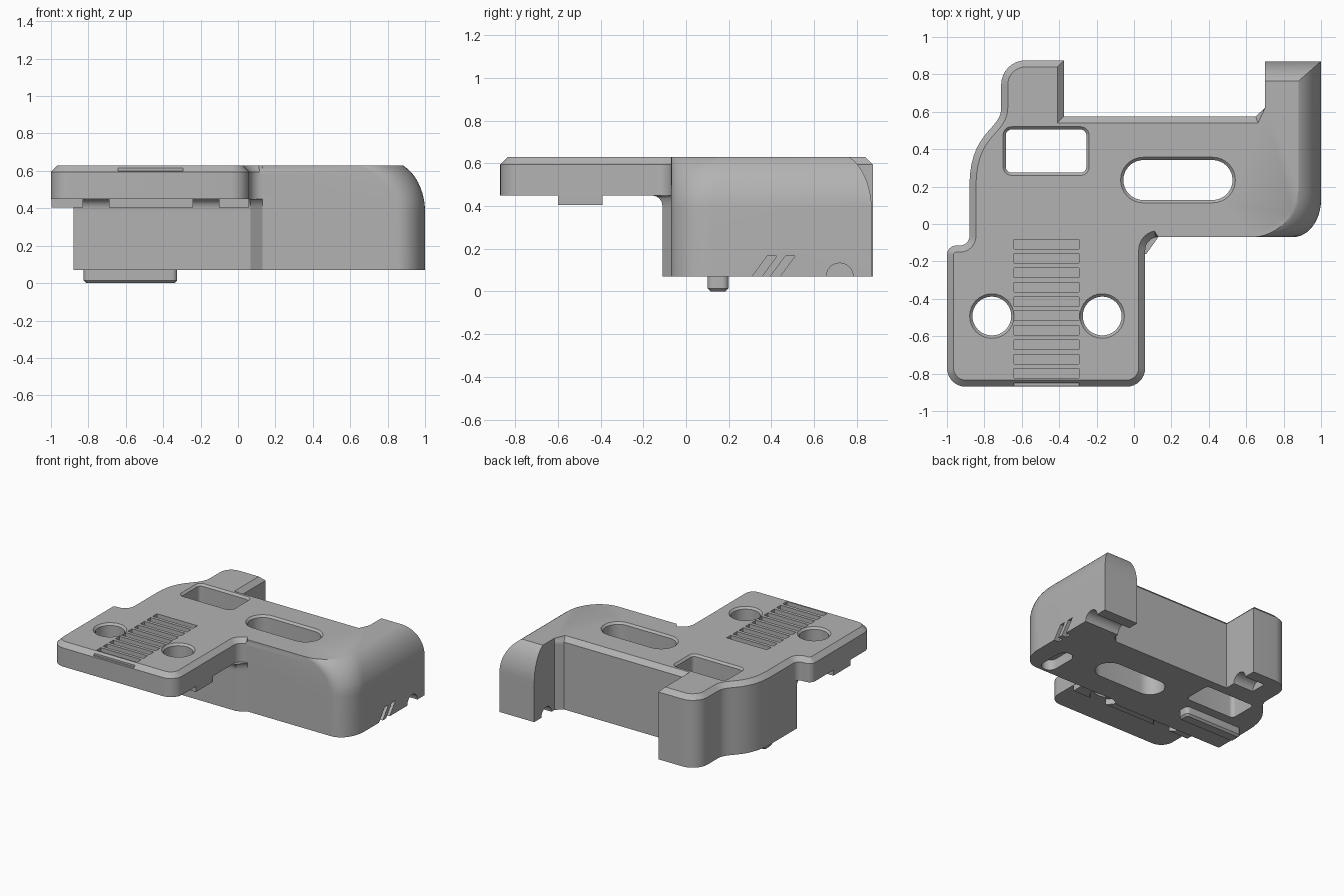
import bpy, bmesh
from math import sin, cos, radians, pi
from mathutils import Vector
from mathutils.geometry import interpolate_bezier

if "Cube" in bpy.data.objects:
    bpy.data.objects.remove(bpy.data.objects["Cube"])

grey = bpy.data.materials.new("plain grey")
grey.use_nodes = True
grey.diffuse_color = (0.45, 0.45, 0.45, 1)
grey.node_tree.nodes["Principled BSDF"].inputs["Base Color"].default_value = grey.diffuse_color

FRONT, TOP, ROUND_START, CHAMFER = -0.07, 0.63, 0.38, 0.035


def loft(name, rings):
    """Skin a stack of matching closed rings and cap both ends."""
    bm = bmesh.new()
    rows = [[bm.verts.new(p) for p in ring] for ring in rings]
    n = len(rows[0])
    for a, b in zip(rows, rows[1:]):
        for i in range(n):
            j = (i + 1) % n
            bm.faces.new((a[i], a[j], b[j], b[i]))
    bm.faces.new(rows[0][::-1])
    bm.faces.new(rows[-1])
    bmesh.ops.recalc_face_normals(bm, faces=bm.faces)
    mesh = bpy.data.meshes.new(name)
    bm.to_mesh(mesh)
    bm.free()
    mesh.materials.append(grey)
    ob = bpy.data.objects.new(name, mesh)
    bpy.context.collection.objects.link(ob)
    return ob


def arc(cx, cy, rx, ry, a0, a1, n=8):
    angles = [radians(a0 + (a1 - a0) * i / n) for i in range(n + 1)]
    return [(cx + rx * cos(a), cy + ry * sin(a)) for a in angles]


def rounded_rect(cx, cy, hx, hy, r):
    pts = []
    for k, (sx, sy) in enumerate(((1, 1), (-1, 1), (-1, -1), (1, -1))):
        pts += arc(cx + sx * (hx - r), cy + sy * (hy - r), r, r, 90 * k, 90 * k + 90)
    # drop coincident points where the straight runs vanish
    return [p for i, p in enumerate(pts)
            if (Vector(p) - Vector(pts[i - 1])).length > 1e-5]


def rect_stack(name, cx, cy, hx, hy, r, levels):
    """Rounded rectangle through (z, grow) levels."""
    return loft(name, [[(x, y, z) for x, y in rounded_rect(cx, cy, hx + g, hy + g, r + g)]
                       for z, g in levels])


def box(name, x0, x1, y0, y1, z0, z1):
    return loft(name, [[(x0, y0, z), (x1, y0, z), (x1, y1, z), (x0, y1, z)] for z in (z0, z1)])


def x_prism(name, x0, x1, profile):
    return loft(name, [[(x, y, z) for y, z in profile] for x in (x0, x1)])


def combine(target, tool, operation):
    mod = target.modifiers.new(operation, "BOOLEAN")
    mod.operation, mod.solver, mod.object = operation, "EXACT", tool
    bpy.context.view_layer.objects.active = target
    bpy.ops.object.modifier_apply(modifier=mod.name)
    bpy.data.objects.remove(tool)


# Outline pieces
def right_side(f):
    """Front corner, right wall and arm end; f pulls them in toward the top."""
    rx, ry = 0.15 + 0.10 * f, 0.20 + 0.07 * f
    wall = 1 - 0.12 * f
    end = 0.87 - 0.105 * f
    return arc(wall - rx, FRONT + ry, rx, ry, -90, 0, 12) + [(wall, end), (0.7, end), (0.7, 0.62)]


def left_side():
    """Bridge, short arm and swept left wall."""
    sweep = interpolate_bezier((-0.71, 0.62, 0), (-0.71, 0.5, 0), (-0.88, 0.5, 0), (-0.88, 0.2, 0), 14)
    return ([(0.65, 0.575), (-0.375, 0.575), (-0.375, 0.875)]
            + arc(-0.58, 0.745, 0.13, 0.13, 90, 180) + [tuple(p.xy) for p in sweep])


def plate_start():
    return (arc(-0.9, -0.77, 0.1, 0.1, 180, 270) + arc(-0.04, -0.77, 0.1, 0.1, 270, 360)
            + arc(0.13, -0.14, 0.07, 0.07, 180, 90))


def plate_end():
    return arc(-0.93, -0.065, 0.05, 0.05, 0, -90) + arc(-0.95, -0.165, 0.05, 0.05, 90, 180)


def inset(pts, weights, d):
    out = []
    for i, p in enumerate(pts):
        p, a, b = Vector(p), Vector(pts[i - 1]), Vector(pts[(i + 1) % len(pts)])
        u, v = (p - a).normalized(), (b - p).normalized()
        n1, n2 = Vector((-u.y, u.x)), Vector((-v.y, v.x))
        out.append(p + (n1 + n2) / (1 + n1.dot(n2)) * d * weights[i])
    return out


def pull(z):
    """How far the rounded right shoulder has come in at height z."""
    t = max(0, (z - ROUND_START) / (TOP - ROUND_START)) * 0.92
    return (1 - (1 - t * t) ** 0.5) / (1 - (1 - 0.92 ** 2) ** 0.5)


def upper_ring(z):
    start, right, left, end = plate_start(), right_side(pull(z)), left_side(), plate_end()
    weights = [1] * (len(start) - 1) + [0] * (len(right) + 1) + [1] * (len(left) + len(end))
    pts = inset(start + right + left + end, weights, max(0, z - TOP + CHAMFER))
    return [(p[0], p[1], z) for p in pts]


def lower_ring(z):
    t = max(0, (z - 0.40) / 0.05)
    y = -0.11 - 0.05 * (1 - (1 - t * t) ** 0.5)
    pts = [(-0.88, y), (0.066, y), (0.13, FRONT)] + right_side(pull(z)) + left_side()
    return [(p[0], p[1], z) for p in pts]


# Main body: top slab with plate, joined to the deep lower block
body = loft("bracket_body", [upper_ring(z) for z in
            (0.45, 0.48, 0.51, 0.54, 0.565, 0.58, 0.595, 0.605, 0.615, 0.623, TOP)])
lower = loft("lower_block", [lower_ring(z) for z in (0.07, 0.38, 0.40, 0.42, 0.435, 0.445, 0.45)])
combine(body, lower, "UNION")

# Clamp bar under the plate, relieved around the screw holes
bar = box("clamp_bar", -0.998, 0.058, -0.6, -0.39, 0.405, 0.46)
for x in (-0.76, -0.17):
    combine(bar, rect_stack("relief", x, -0.495, 0.126, 0.126, 0.126, [(0.3, 0), (0.45, 0)]), "DIFFERENCE")
combine(body, bar, "UNION")

# Locating rail under the block
rail = rect_stack("locating_rail", -0.575, 0.15, 0.25, 0.05, 0.03, [(0, -0.015), (0.015, 0), (0.09, 0)])
combine(body, rail, "UNION")

# Through openings with chamfered rims
through = [(0.03, 0), (TOP - 0.015, 0), (TOP + 0.01, 0.025)]
cutters = [
    rect_stack("window_cutter", -0.47, 0.39, 0.215, 0.115, 0.03, through),
    rect_stack("slot_cutter", 0.235, 0.235, 0.292, 0.107, 0.107, through),
]
for x in (-0.76, -0.17):
    cutters.append(rect_stack("screw_hole_cutter", x, -0.492, 0.104, 0.104, 0.104, through))

# Grip grooves on the plate
for k in range(11):
    y = -0.082 - 0.0768 * k
    cutters.append(box("groove_cutter", -0.642, -0.293, y - 0.051, y, 0.6, 0.7))

# Pin channels through the arms, underside pocket and side slashes
pin = [(0.72 + 0.063 * cos(2 * pi * i / 24), 0.07 + 0.063 * sin(2 * pi * i / 24)) for i in range(24)]
cutters.append(x_prism("pin_channel_cutter", 0.66, 1.05, pin))
cutters.append(x_prism("pin_socket_cutter", -0.55, -0.33, pin))
cutters.append(rect_stack("pocket_cutter", 0.79, 0.09, 0.06, 0.14, 0.06, [(0.03, 0), (0.15, 0)]))
for y in (0.31, 0.395):
    cutters.append(x_prism("slash_cutter", 0.96, 1.05,
                           [(y - 0.015, 0.05), (y + 0.03, 0.05), (y + 0.115, 0.165), (y + 0.07, 0.165)]))

for cutter in cutters:
    combine(body, cutter, "DIFFERENCE")

# Smooth the rounded walls, keep edges crisp
bpy.ops.object.select_all(action="DESELECT")
body.select_set(True)
bpy.context.view_layer.objects.active = body
bpy.ops.object.shade_smooth_by_angle(angle=radians(30))
